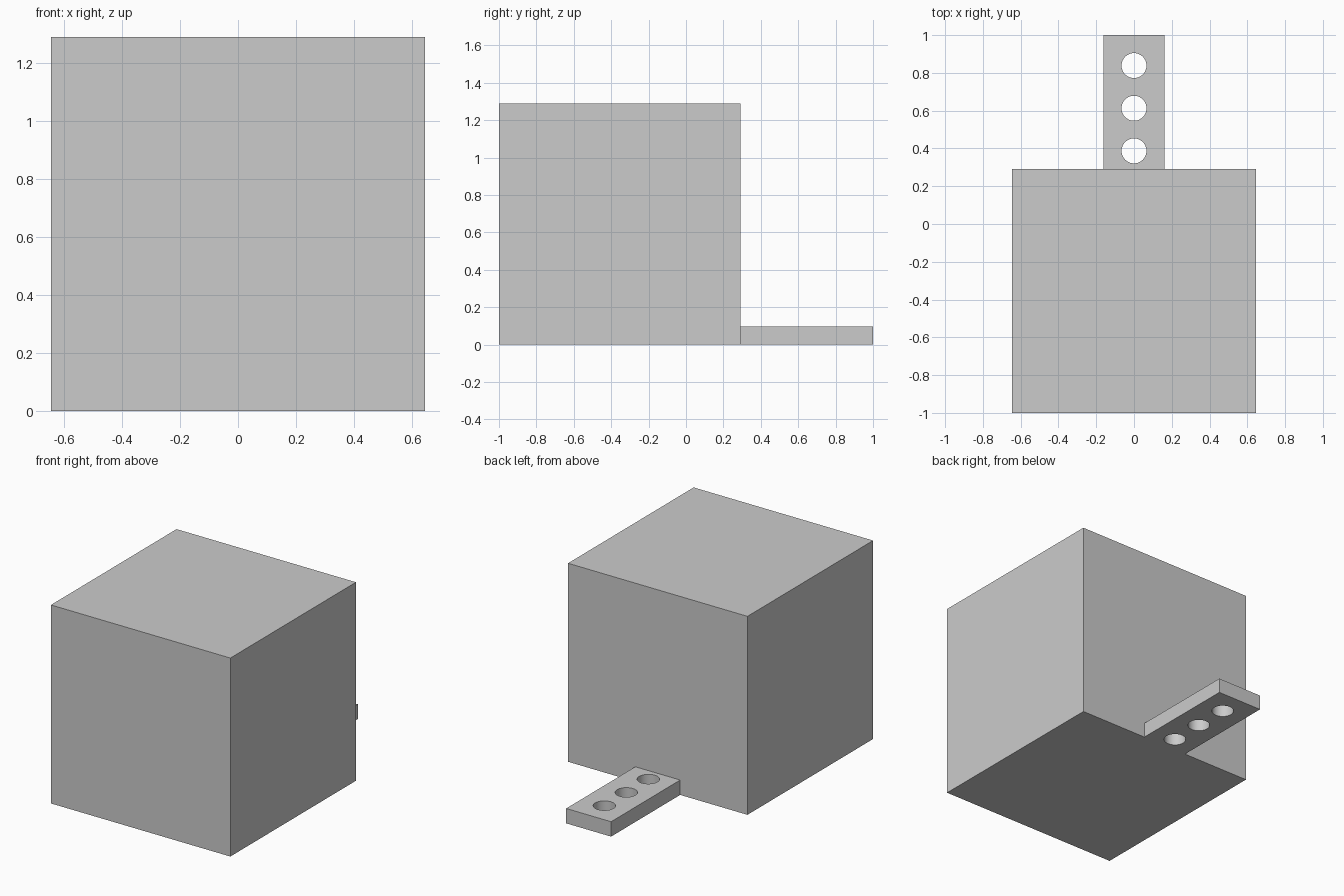
import bpy

if "Cube" in bpy.data.objects:
    bpy.data.objects.remove(bpy.data.objects["Cube"])

U = 2 / 6.2          # base unit: the tab width
CUBE = 4 * U
BACK = -1 + CUBE     # y of the block's back face
TAB_H = 0.3 * U


def box(name, x, y0, y1, z1):
    bpy.ops.mesh.primitive_cube_add(size=1, location=(0, (y0 + y1) / 2, z1 / 2))
    ob = bpy.context.object
    ob.name = name
    ob.scale = (x, y1 - y0, z1)
    bpy.ops.object.transform_apply(location=True, rotation=False, scale=True)
    return ob


def boolean(target, tool, operation):
    mod = target.modifiers.new(operation.lower(), 'BOOLEAN')
    mod.operation = operation
    mod.solver = 'EXACT'
    mod.object = tool
    bpy.context.view_layer.objects.active = target
    bpy.ops.object.modifier_apply(modifier=mod.name)
    bpy.data.objects.remove(tool)


# Solid block with a flat tab joined at the bottom of its back face
block = box("block_with_tab", CUBE, -1, BACK, CUBE)
tab = box("tab", U, BACK - 0.1, 1, TAB_H)
boolean(block, tab, 'UNION')

# Row of three round holes through the tab
for i in range(3):
    bpy.ops.mesh.primitive_cylinder_add(
        vertices=64, radius=0.066, depth=1,
        location=(0, 1 - (0.5 + 0.7 * i) * U, TAB_H / 2))
    cutter = bpy.context.object
    cutter.name = "hole_cutter"
    cutter.hide_render = True
    boolean(block, cutter, 'DIFFERENCE')

# Smooth hole walls, sharp edges elsewhere
bpy.ops.object.select_all(action='DESELECT')
block.select_set(True)
bpy.context.view_layer.objects.active = block
bpy.ops.object.shade_smooth_by_angle()
